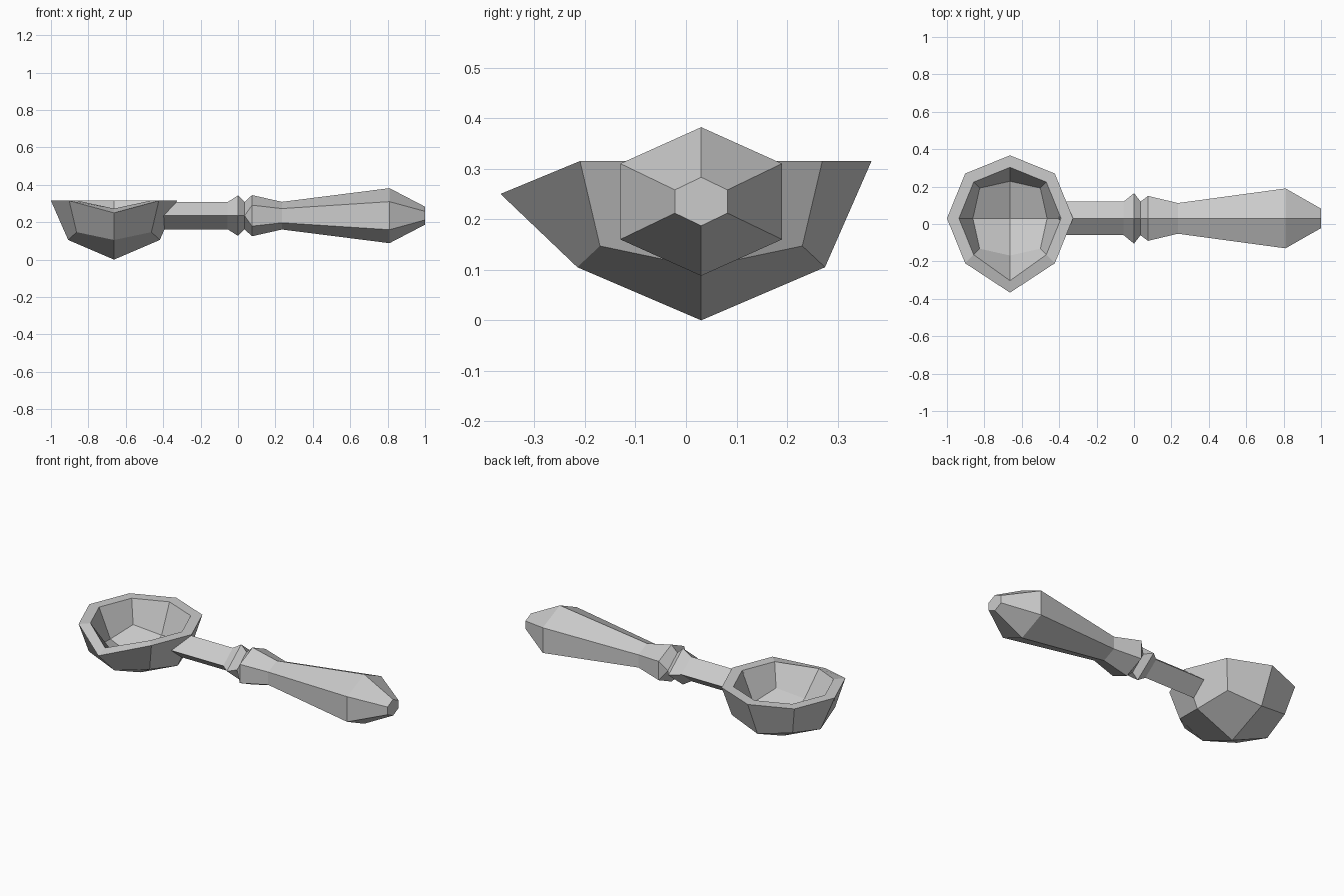
import bpy, bmesh, math

cube = bpy.data.objects.get("Cube")
if cube:
    bpy.data.objects.remove(cube, do_unlink=True)

AXIS_Y = 0.03

grey = bpy.data.materials.new("light_grey_metal")
grey.use_nodes = True
colour = (0.6, 0.6, 0.6, 1)
grey.diffuse_color = colour
grey.node_tree.nodes["Principled BSDF"].inputs["Base Color"].default_value = colour


def finish(bm, name):
    bmesh.ops.recalc_face_normals(bm, faces=bm.faces[:])
    mesh = bpy.data.meshes.new(name)
    bm.to_mesh(mesh)
    bm.free()
    mesh.materials.append(grey)
    obj = bpy.data.objects.new(name, mesh)
    bpy.context.collection.objects.link(obj)
    return obj


def bridge(bm, a, b):
    n = len(a)
    for i in range(n):
        j = (i + 1) % n
        quad = list(dict.fromkeys((a[i], a[j], b[j], b[i])))
        bm.faces.new(quad)


# Bowl: eight-sided faceted cup, four quads closing the bottom, front lip pulled out
CX, RIM_Z = -0.663, 0.315


def cup(bm, scale, lip_drop):
    rings = []
    # radius and depth for the cardinal corners, then for the diagonal ones
    for card, diag in (((0.337, 0), (0.339, 0)), ((0.245, 0.21), (0.283, 0.168))):
        ring = []
        for i in range(8):
            r, depth = diag if i % 2 else card
            a = i * math.pi / 4
            ring.append(bm.verts.new((CX + scale * r * math.cos(a),
                                      AXIS_Y + scale * r * math.sin(a),
                                      RIM_Z - scale * depth)))
        rings.append(ring)
    rim, low = rings
    rim[6].co.y -= 0.06
    rim[6].co.z -= lip_drop
    bridge(bm, rim, low)
    bottom = bm.verts.new((CX, AXIS_Y, RIM_Z - scale * RIM_Z))
    for i in range(0, 8, 2):
        bm.faces.new((bottom, low[i], low[i + 1], low[(i + 2) % 8]))
    return rim


bm = bmesh.new()
outer = cup(bm, 1.0, 0.065)
inner = cup(bm, 0.81, 0.042)
bridge(bm, outer, inner)
finish(bm, "scoop_bowl")

# Handle: diamond rod and collar flowing into a six-sided grip
AXIS_Z = 0.235
# x, half width, half height, half height of the side faces
SECTIONS = (
    (-0.40, 0.09, 0.073, 0),
    (-0.055, 0.09, 0.073, 0),
    (0.0, 0.135, 0.108, 0),
    (0.035, 0.09, 0.073, 0),
    (0.075, 0.12, 0.11, 0.056),
    (0.235, 0.082, 0.074, 0.038),
    (0.81, 0.16, 0.147, 0.075),
    (1.0, 0.052, 0.048, 0.023),
)
bm = bmesh.new()
rings = []
for x, w, h, s in SECTIONS:
    vert = lambda y, z: bm.verts.new((x, AXIS_Y + y, AXIS_Z + z))
    top, base = vert(0, h), vert(0, -h)
    sides = []
    for y in (w, -w):
        upper = vert(y, s)
        sides.append((upper, vert(y, -s) if s else upper))
    (lu, ll), (ru, rl) = sides
    rings.append([top, lu, ll, base, rl, ru])

for a, b in zip(rings, rings[1:]):
    for i in range(6):
        j = (i + 1) % 6
        face = list(dict.fromkeys((a[i], a[j], b[j], b[i])))
        if len(face) > 2:
            bm.faces.new(face)
for end in (rings[0], rings[-1]):
    bm.faces.new(list(dict.fromkeys(end)))
finish(bm, "handle")
